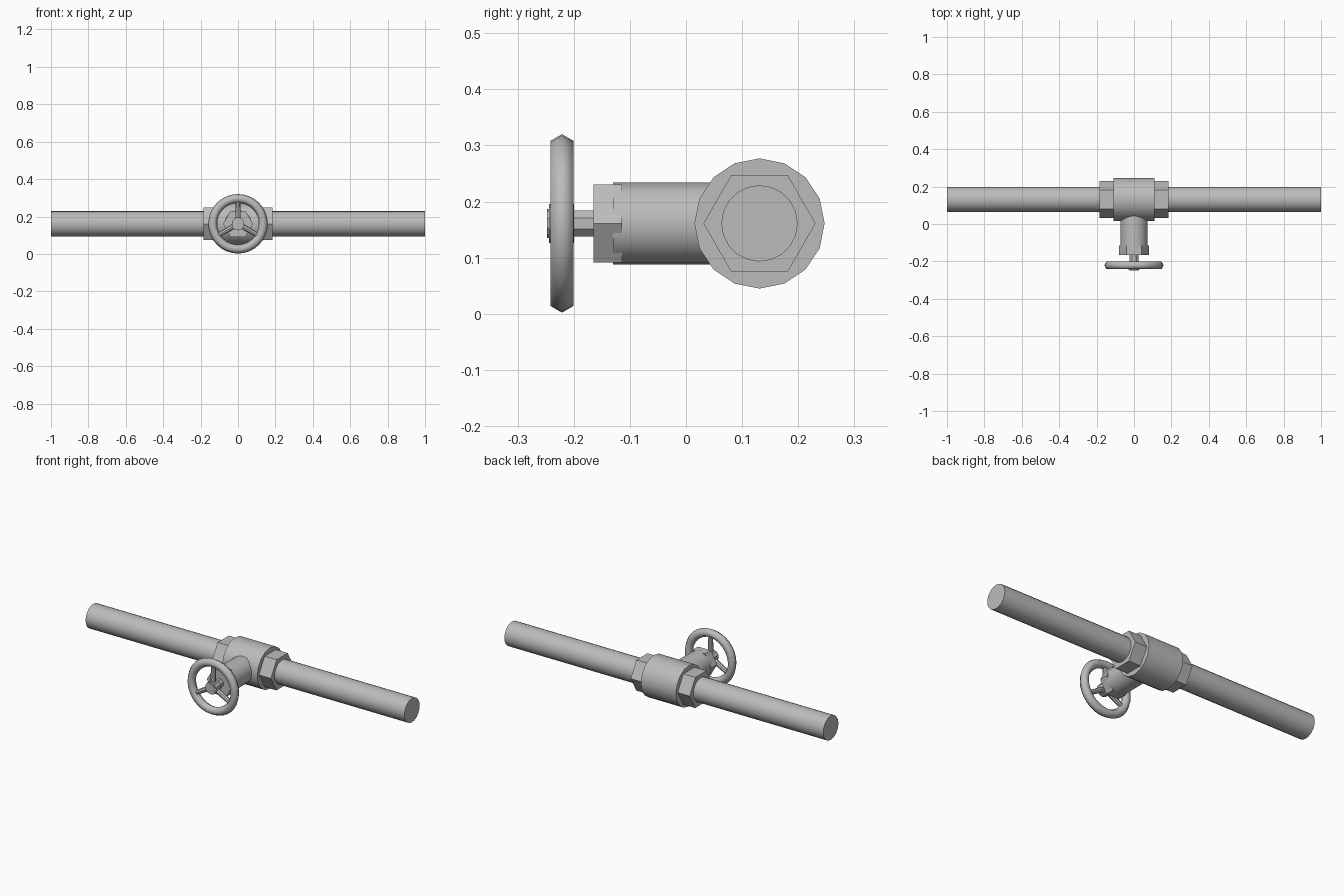
import bpy, math
from math import cos, sin, pi, radians
from mathutils import Matrix, Vector

cube = bpy.data.objects.get("Cube")
if cube:
    bpy.data.objects.remove(cube)

grey = bpy.data.materials.new("grey_metal")
grey.use_nodes = True
COLOUR = (0.5, 0.5, 0.5, 1)
grey.diffuse_color = COLOUR
grey.node_tree.nodes["Principled BSDF"].inputs["Base Color"].default_value = COLOUR

Z = 0.161        # height of every axis
PIPE_Y = 0.131   # depth of the pipe axis
WHEEL_Y = -0.221


def finish(obj, name, smooth=True):
    obj.name = name
    obj.data.materials.append(grey)
    if smooth:
        bpy.ops.object.select_all(action='DESELECT')
        obj.select_set(True)
        bpy.context.view_layer.objects.active = obj
        bpy.ops.object.shade_smooth_by_angle(angle=radians(40))
    return obj


def prism(name, outline, axis, start, end, centre=0.0, smooth=False):
    """Extrude a 2D outline along x or y; outline v is always up."""
    def place(u, v, w):
        return (w, centre + u, Z + v) if axis == 'x' else (u, w, Z + v)
    n = len(outline)
    verts = [place(u, v, w) for w in (start, end) for u, v in outline]
    faces = [tuple(range(n)), tuple(range(2 * n - 1, n - 1, -1))]
    faces += [(i, i + n, (i + 1) % n + n, (i + 1) % n) for i in range(n)]
    if axis == 'x':
        faces = [f[::-1] for f in faces]
    mesh = bpy.data.meshes.new(name)
    mesh.from_pydata(verts, [], faces)
    obj = bpy.data.objects.new(name, mesh)
    bpy.context.collection.objects.link(obj)
    return finish(obj, name, smooth)


def ring(radius, sides, turn=0.0):
    return [(radius * cos(turn + 2 * pi * i / sides),
             radius * sin(turn + 2 * pi * i / sides)) for i in range(sides)]


# Pipe run, valve body and the two hexagonal couplings
prism("valve_body", ring(0.116, 16), 'x', -0.11, 0.11, PIPE_Y, True)
for side, s in (("left", 1), ("right", -1)):
    lo, hi = sorted((s * 0.1, s))
    prism(side + "_pipe", ring(0.068, 20), 'x', lo, hi, PIPE_Y, True)
    lo, hi = sorted((s * 0.1, s * 0.185))
    prism(side + "_coupling_nut", ring(0.1, 6), 'x', lo, hi, PIPE_Y)

# Bonnet reaching forward from the body
prism("bonnet", ring(0.073, 20, pi / 2), 'y', -0.13, 0.1, smooth=True)

# Castle nut: solid hexagon with a tooth on each corner
prism("castle_nut", ring(0.08, 6), 'y', -0.165, -0.13)
corners = [Vector(p) for p in ring(0.08, 6)]
for i, corner in enumerate(corners):
    before = corner.lerp(corners[i - 1], 0.37)
    after = corner.lerp(corners[(i + 1) % 6], 0.37)
    tooth = [before, corner, after, after * 0.75, before * 0.75]
    prism(f"castle_nut_tooth_{i + 1}", tooth, 'y', -0.13, -0.114)

# Stem and wheel hub
prism("stem", ring(0.025, 8, pi / 8), 'y', -0.24, -0.16, smooth=False)
prism("wheel_hub", ring(0.035, 10, pi / 10), 'y', -0.244, -0.2)
prism("hub_cap", ring(0.026, 10, pi / 10), 'y', -0.248, -0.242)

# Handwheel rim with a six-sided section
bpy.ops.mesh.primitive_torus_add(location=(0, WHEEL_Y, Z), rotation=(pi / 2, 0, 0),
                                 major_radius=0.135, minor_radius=0.024,
                                 major_segments=32, minor_segments=6)
rim = finish(bpy.context.object, "handwheel_rim", False)
rim.data.polygons.foreach_set("use_smooth", [True] * len(rim.data.polygons))

# Three tapered spokes
for i in range(3):
    angle = pi / 2 + i * 2 * pi / 3
    direction = Vector((cos(angle), 0, sin(angle)))
    bpy.ops.mesh.primitive_cone_add(vertices=8, radius1=0.015, radius2=0.012, depth=0.115)
    spoke = bpy.context.object
    spoke.matrix_world = (Matrix.Translation(Vector((0, WHEEL_Y, Z)) + direction * 0.077)
                          @ direction.to_track_quat('Z', 'Y').to_matrix().to_4x4())
    finish(spoke, f"spoke_{i + 1}", False)
